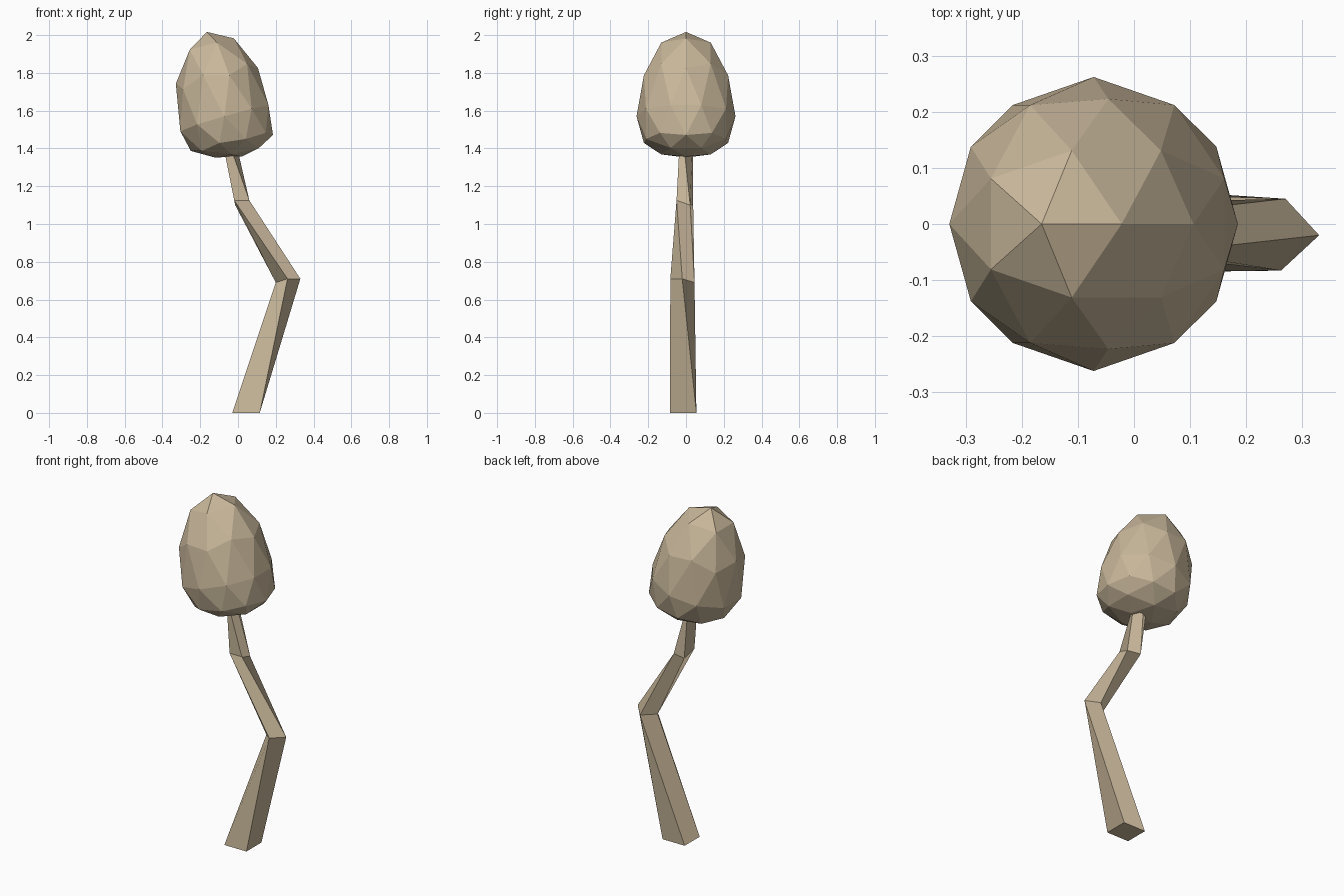
import bpy, bmesh, math
from mathutils import Matrix, Vector

if "Cube" in bpy.data.objects:
    bpy.data.objects.remove(bpy.data.objects["Cube"])

tan = bpy.data.materials.new("pale_tan")
tan.diffuse_color = (0.58, 0.475, 0.325, 1)
tan.use_nodes = True
tan.node_tree.nodes["Principled BSDF"].inputs["Base Color"].default_value = tan.diffuse_color


def add_object(name, bm):
    bmesh.ops.recalc_face_normals(bm, faces=bm.faces)
    me = bpy.data.meshes.new(name)
    bm.to_mesh(me)
    bm.free()
    me.materials.append(tan)
    ob = bpy.data.objects.new(name, me)
    bpy.context.collection.objects.link(ob)
    return ob


# Trunk: four-sided rings, twisted and bent, lofted from bottom to top
rings = [
    [(-.03, -.085, 0), (.115, -.085, 0), (.115, .055, 0), (-.03, .055, 0)],
    [(.20, -.02, .69), (.262, -.083, .71), (.33, -.02, .71), (.27, .045, .69)],
    [(-.015, .038, 1.10), (-.02, -.05, 1.125), (.06, -.05, 1.125), (.065, .022, 1.10)],
    [(-.04, .035, 1.45), (-.085, .01, 1.45), (-.055, -.033, 1.45), (-.015, -.015, 1.45)],
]
bm = bmesh.new()
loops = [[bm.verts.new(p) for p in ring] for ring in rings]
for low, high in zip(loops, loops[1:]):
    for i in range(4):
        j = (i + 1) % 4
        bm.faces.new((low[i], low[j], high[j], high[i]))
bm.faces.new(loops[0])
bm.faces.new(loops[-1])
add_object("trunk", bm)

# Crown: leaning low-poly ball, stretched above and flattened below
bm = bmesh.new()
bmesh.ops.create_icosphere(bm, subdivisions=2, radius=1,
                           matrix=Matrix.Rotation(math.radians(-20.7), 4, 'Y'))
for v in bm.verts:
    x, y, z = v.co
    dx = 0.262 * x
    lean = min(0.38, max(0.0, 0.25 + 0.5 * z))
    rise = 0.44 * z if z > 0 else 0.33 * z + 0.11 * z * z
    v.co = Vector((dx - 0.072, 0.262 * y, 1.57 + rise - lean * dx))
add_object("crown", bm)
